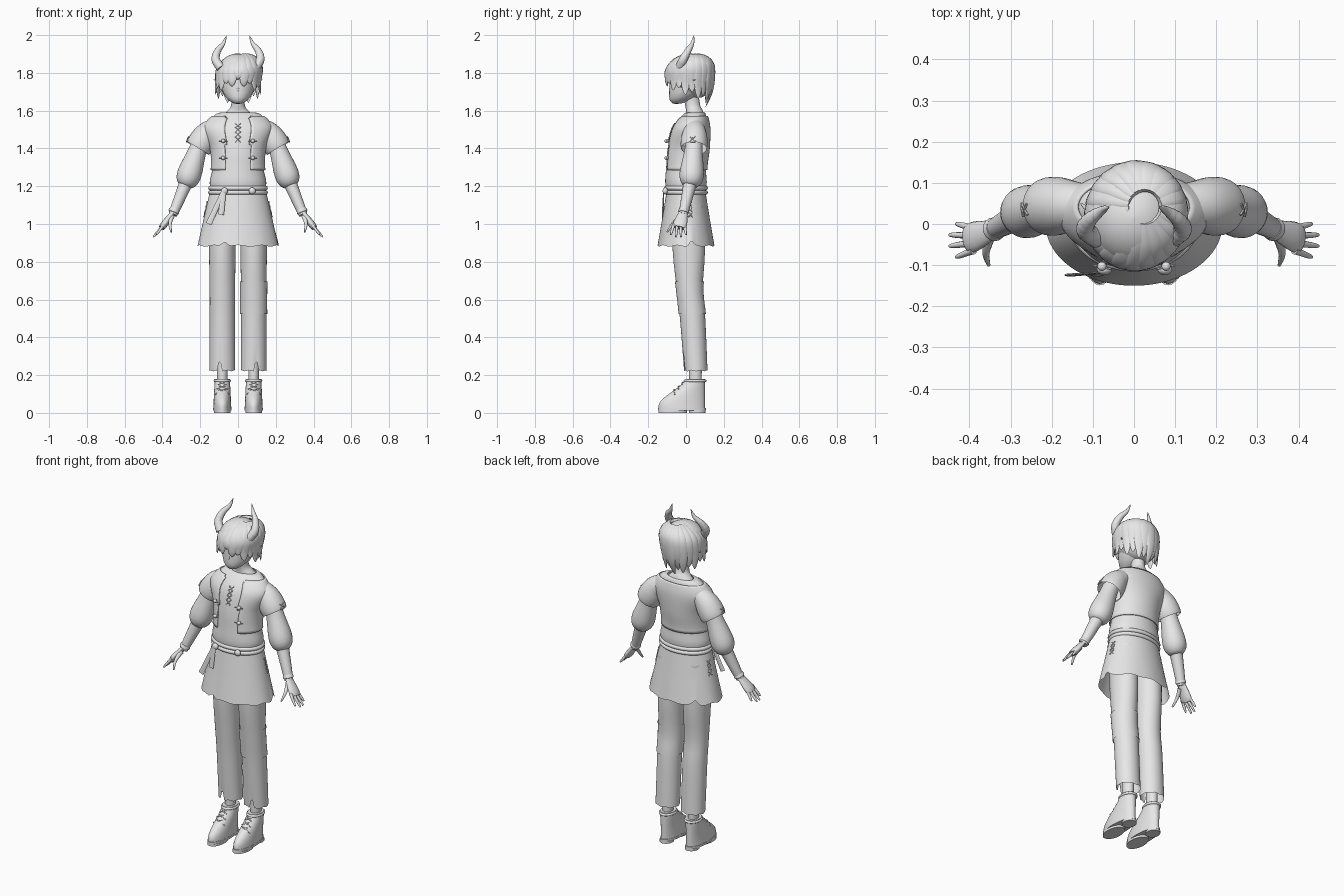
import bpy, bmesh, math
from math import sin, cos, pi, radians
from mathutils import Vector
from mathutils.bvhtree import BVHTree

cube = bpy.data.objects.get("Cube")
if cube:
    bpy.data.objects.remove(cube, do_unlink=True)

grey = bpy.data.materials.new("light grey")
grey.use_nodes = True
tone = (.8, .8, .8, 1)
grey.diffuse_color = tone
grey.node_tree.nodes["Principled BSDF"].inputs["Base Color"].default_value = tone


def steps(count):
    return [i / count for i in range(count + 1)]


def spline(points, density):
    """Smooth run through points of any size."""
    padded = [points[0], *points, points[-1]]
    result = []
    for i in range(len(points) - 1):
        for t in steps(density)[:-1]:
            result.append([b + t * ((c - a) + t * (2 * a - 5 * b + 4 * c - d
                                                  + t * (3 * b - a - 3 * c + d))) / 2
                           for a, b, c, d in zip(*padded[i:i + 4])])
    return result + [list(points[-1])]


def skin(name, rings, side=1, closed=True, keep=None):
    """Join rings of points into one smooth surface, mirrored when side is negative."""
    bm = bmesh.new()
    loops = [[bm.verts.new((p.x * side, p.y, p.z)) for p in ring] for ring in rings]
    for lower, upper in zip(loops, loops[1:]):
        for j in range(len(lower)):
            bm.faces.new((lower[j - 1], lower[j], upper[j], upper[j - 1]))
    if closed:
        bm.faces.new(loops[0])
        bm.faces.new(loops[-1])
    if keep:
        unwanted = [f for f in bm.faces if not keep(f.calc_center_median())]
        bmesh.ops.delete(bm, geom=unwanted, context="FACES")
    bmesh.ops.recalc_face_normals(bm, faces=bm.faces)
    mesh = bpy.data.meshes.new(name)
    bm.to_mesh(mesh)
    bm.free()
    mesh.materials.append(grey)
    for face in mesh.polygons:
        face.use_smooth = True
    mesh.set_sharp_from_angle(angle=radians(50))
    part = bpy.data.objects.new(name, mesh)
    bpy.context.collection.objects.link(part)
    return part


def level(name, x, sections, sides=32, density=4, notch=None, **options):
    """Stack level ellipses given as (y, z, half width, half depth)."""
    rows = spline(sections, density)
    bottom = min(row[1] for row in rows)
    rings = []
    for y, z, wide, deep in rows:
        ring = []
        for j in range(sides):
            turn = 2 * pi * j / sides
            lift = notch(turn) * max(0, 1 - (z - bottom) / .14) if notch else 0
            ring.append(Vector((x + wide * cos(turn), y + deep * sin(turn), z + lift)))
        rings.append(ring)
    return skin(name, rings, **options)


def tube(name, points, radius, flat=1, up=lambda p: Vector((0, 1, 0)), sides=16, density=8, **options):
    """Follow a path; radius depends on the way along it, flat squashes across."""
    path = [Vector(p) for p in spline(points, density)]
    rings = []
    for i, p in enumerate(path):
        along = (path[min(i + 1, len(path) - 1)] - path[max(i - 1, 0)]).normalized()
        out = up(p)
        out = (out - along * out.dot(along)).normalized()
        across = along.cross(out) * flat
        r = max(radius(i / (len(path) - 1)), .0005)
        rings.append([p + r * (out * cos(a) + across * sin(a))
                      for a in (2 * pi * j / sides for j in range(sides))])
    return skin(name, rings, **options)


def taper(start, end, bulge=0):
    return lambda t: start + (end - start) * t + bulge * sin(pi * t * t)


def dome(name, centre, wide, deep, high, shift=0, **options):
    """Ellipsoid whose lower half may slide forwards or backwards."""
    x, y, z = centre
    sections = []
    for t in steps(12):
        h, r = cos(pi * t), max(sin(pi * t), .01)
        sections.append((y + shift * max(0, -h) ** 2, z + high * h, wide * r, deep * r))
    return level(name, x, sections, density=1, **options)


def band(name, x, y, z, wide, deep, thick, **options):
    """Rounded strip around a body part."""
    sections = [(y, z + thick * cos(pi * t), wide + thick * sin(pi * t), deep + thick * sin(pi * t))
                for t in steps(6)]
    level(name, x, sections, density=1, closed=False, **options)


def grow(sections, gap):
    return [(y, z, wide + gap, deep + gap) for y, z, wide, deep in sections]


def stitch(name, target, centre, across, size):
    """Crossed thread laid on the surface of another part."""
    mesh = target.data
    tree = BVHTree.FromPolygons([v.co for v in mesh.vertices], [f.vertices[:] for f in mesh.polygons])
    for slope in (-1, 1):
        path = []
        for e in (-size, 0, size):
            aim = Vector(centre) + Vector(across) * e + Vector((0, 0, slope * e))
            spot, normal = tree.find_nearest(aim)[:2]
            path.append(spot + normal * .003)
        tube(name, path, taper(.003, .003), sides=6, density=2)


# Tunic, neck and open vest
body = [(0, 1.17, .14, .1), (0, 1.22, .15, .11), (0, 1.3, .135, .105), (.01, 1.4, .14, .107),
        (.025, 1.51, .175, .095), (.045, 1.58, .12, .06), (.05, 1.59, .08, .045)]
tunic = level("tunic", 0, body, sides=40, closed=False)
vest = level("vest", 0, grow(body, .009), sides=64, density=6, closed=False,
             keep=lambda c: 1.29 < c.z < 1.575 and (c.y > 0 or abs(c.x) > .066))
thickness = vest.modifiers.new("thickness", "SOLIDIFY")
thickness.thickness = .006
level("neck", 0, [(.05, 1.57, .09, .05), (.045, 1.6, .055, .044), (.035, 1.63, .036, .04),
                  (.025, 1.7, .036, .04)])
for row in range(4):
    stitch("chest_lace", tunic, (0, -.1, 1.45 + .03 * row), (1, 0, 0), .015)
for side in (-1, 1):
    for z in (1.35, 1.44):
        dome("vest_toggle", (.078, -.103, z), .011, .011, .011, side=side)
        tube("toggle_cord", [(.055, -.11, z), (.1, -.1, z)], taper(.003, .003),
             up=lambda p: Vector((0, 0, 1)), sides=6, side=side)

# Skirt with a torn hem
skirt = level("skirt", 0, [(0, 1.19 - .31 * t, .145 + .07 * t, .1 + .05 * t) for t in steps(6)],
              sides=80, closed=False,
              notch=lambda a: .008 * sin(a * 5) ** 2 + .025 * max(0, sin(a * 3 + 1)) ** 30)
for side in (-1, 1):
    for row in range(3):
        stitch("skirt_lace", skirt, (.18 * side, .025, 1.05 + .03 * row), (0, 1, 0), .013)

# Sash with knot and hanging ends
for z in (1.167, 1.19):
    band("sash", 0, 0, z, .146, .104, .012)
for x in (-.072, .075):
    dome("sash_knot", (x, -.11, 1.175), .018, .014, .018)
for x, z in ((-.155, 1), (-.09, 1.05)):
    tube("sash_end", [(-.075, -.118, 1.175), (x, -.124, z)], taper(.003, .004), flat=4)

trouser = [(.01, 1.1, .07, .085), (.015, .85, .07, .085), (.02, .65, .067, .068),
           (.035, .5, .067, .067), (.052, .22, .068, .062)]
leg = .083
slit = 1.5 * pi + .2
heel, toe = .1, -.145

for side, word in ((1, "left_"), (-1, "right_")):
    # Trouser with a slit hem, ankle
    level(word + "trouser", leg, trouser, sides=48, side=side, closed=False,
          notch=lambda a: .065 * max(0, 1 - abs(a - slit) / .2) + .006 * sin(a * 4) ** 2)
    level(word + "ankle", leg, [(.05, .3, .03, .034), (.05, .15, .027, .033)], side=side)

    # Boot: the back stays upright while the front rises in a smooth slope
    upper = []
    for t in steps(8):
        rise = max(0, t - .1) / .9
        front = toe + .14 * rise * rise * (3 - 2 * rise) ** .9
        upper.append(((heel + front) / 2, .02 + .16 * t, .048 - .008 * t, (heel - front) / 2))
    boot = level(word + "boot", leg, upper, side=side, density=2)
    band(word + "boot_cuff", leg, .048, .17, .039, .053, .007, side=side)
    for part, y, z, wide, deep in (("sole", -.022, .012, .049, .127), ("tread", -.07, 0, .044, .076),
                                   ("heel", .06, 0, .037, .043)):
        level(word + "boot_" + part, leg, [(y, z, wide, deep), (y, z + .013, wide, deep)],
              density=1, side=side)
    for row in range(3):
        stitch("boot_lace", boot, (leg * side, .02 * row - .05, .1 + .025 * row), (1, 0, 0), .013)

    # Sleeves
    sleeve = tube(word + "short_sleeve", [(.11, .045, 1.515), (.165, .045, 1.475), (.212, .042, 1.4)],
                  taper(.05, .068, .008), sides=28, side=side, closed=False)
    for x, z in ((.262, 1.45), (.274, 1.415)):
        stitch("sleeve_lace", sleeve, (x * side, .035, z), (0, 1, 0), .014)
    tube(word + "puff_sleeve", [(.2, .043, 1.43), (.28, .025, 1.2)], taper(.046, .035, .026),
         sides=28, density=12, side=side)

    # Forearm, hand and fingers
    tube(word + "forearm", [(.27, .025, 1.23), (.345, -.015, 1.05)], taper(.038, .023), side=side)
    tube(word + "wrist_band", [(.334, -.01, 1.08), (.342, -.014, 1.06)], taper(.026, .025, .004), side=side)
    tube(word + "palm", [(.338, -.012, 1.07), (.404, -.037, .98)], taper(.022, .032, .008),
         flat=.5, side=side)
    for finger in range(4):
        spread = finger - 1.5
        bend = spread * spread
        tube(word + "finger", [(.39, -.037 + .018 * spread, 1),
                               (.45 - .008 * bend, -.04 + .027 * spread, .93 + .006 * bend)],
             taper(.01, .004, .001), sides=10, side=side)
    tube(word + "thumb", [(.35, -.03, 1.04), (.36, -.07, 1), (.353, -.1, .957)], taper(.014, .004),
         sides=10, density=4, side=side)

    # Ridged horn and pointed ear
    tube(word + "horn", [(.09, -.035, 1.825), (.118, -.015, 1.87), (.108, .01, 1.915),
                         (.078, .033, 1.955), (.06, .042, 2)],
         lambda t: .024 * (1 - t * t) * (1 + .03 * sin(t * 70)), side=side)
    tube(word + "ear", [(.08, .01, 1.75), (.13, .05, 1.765)], taper(.018, .001), flat=.6, side=side)

# Knee patch on the left leg
level("knee_patch", leg, grow(trouser, .005), density=8, closed=False, keep=lambda c: .53 < c.z < .69)

# Head, nose and hair shell
dome("head", (0, .014, 1.76), .092, .1, .125, shift=-.065)
dome("nose", (0, -.079, 1.71), .008, .011, .02)
dome("hair_shell", (0, .017, 1.785), .117, .122, .118, shift=.04,
     keep=lambda c: c.y > -.03 or c.z > 1.79)

# Hair locks radiating from the crown
middle = Vector((0, .015, 1.785))
wide, deep, high, crown = .119, .127, .115, .028
count = 22
for i in range(count):
    angle = 2 * pi * i / count - pi
    turn = abs(angle) / pi
    end = 1.74 - .12 * turn + .025 * (i % 2)
    flick = .9 - .2 * turn + .2 * sin(pi * turn)
    path = []
    for step in range(3):
        lean = radians(72 - 27 * step)
        r, h = cos(lean), sin(lean)
        path.append((wide * r * sin(angle) + crown * h, middle.y - deep * r * cos(angle) + crown * h,
                     middle.z + high * h))
    for t, r in ((.5, .96), (1, flick)):
        path.append((wide * r * sin(angle), middle.y - deep * r * cos(angle), 1.8 + (end - 1.8) * t))
    tube("hair_lock", path, lambda t: .0105 * max(0, sin(pi * (.15 + .85 * t))) ** .7,
         flat=3.2, up=lambda p: p - middle, sides=12, density=5)
